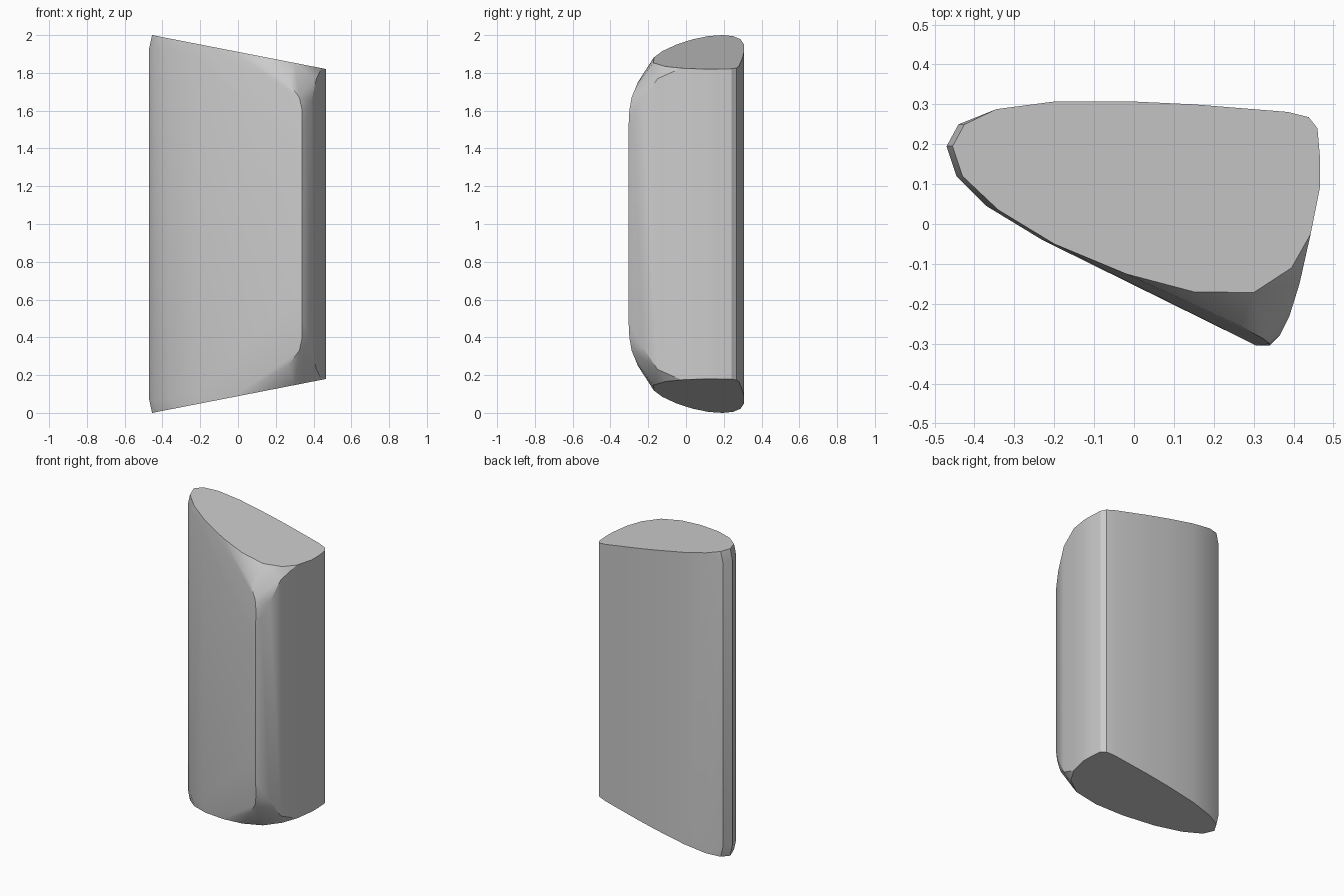
import bpy
import bmesh

cube = bpy.data.objects.get("Cube")
if cube:
    bpy.data.objects.remove(cube, do_unlink=True)

# Outline of the slanted end faces
END_OUTLINE = [
    (-.455, .195), (-.43, .12), (-.34, .035), (-.2, -.05), (-.02, -.125),
    (.15, -.17), (.3, -.172), (.395, -.11), (.443, -.025), (.467, .095),
    (.467, .16), (.46, .24), (.438, .268), (.385, .281), (.15, .3),
    (0, .307), (-.2, .307), (-.345, .288), (-.425, .25),
]

# Fullest part of the body: x, y, height above the middle
BODY_POINTS = [
    (-.47, .195, .93), (-.445, .12, .93), (-.37, .045, .92), (-.23, -.04, .89),
    (-.44, .25, .93), (.307, -.305, .4), (.34, -.305, .5), (.34, -.3, .6),
    (.325, -.288, .67), (.265, -.255, .75), (.365, -.28, .56),
    (.39, -.23, .65), (.415, -.15, .77),
]


def end_height(x):
    """Half height of the sloping end face."""
    return 1 - .195 * (x + .455)


def make_material(name, value):
    mat = bpy.data.materials.new(name)
    mat.use_nodes = True
    colour = (value, value, value, 1)
    mat.diffuse_color = colour
    mat.node_tree.nodes["Principled BSDF"].inputs["Base Color"].default_value = colour
    return mat


# Body: taut convex skin, mirrored above and below the middle
bm = bmesh.new()
points = BODY_POINTS + [(x, y, end_height(x)) for x, y in END_OUTLINE]
for x, y, h in points:
    for side in (-1, 1):
        bm.verts.new((x, y, 1 + side * h))
hull = bmesh.ops.convex_hull(bm, input=bm.verts)
inner = [v for v in bm.verts if not v.link_faces]
bmesh.ops.delete(bm, geom=inner, context="VERTS")
bmesh.ops.dissolve_limit(bm, angle_limit=.01, verts=bm.verts, edges=bm.edges)
bmesh.ops.recalc_face_normals(bm, faces=bm.faces)

mesh = bpy.data.meshes.new("wedge_body")
bm.to_mesh(mesh)
bm.free()
body = bpy.data.objects.new("wedge_body", mesh)
bpy.context.collection.objects.link(body)
mesh.materials.append(make_material("plain_grey", .6))

# Smooth sides with crisp end faces
bpy.ops.object.select_all(action="DESELECT")
body.select_set(True)
bpy.context.view_layer.objects.active = body
bpy.ops.object.shade_smooth_by_angle(angle=.5)
